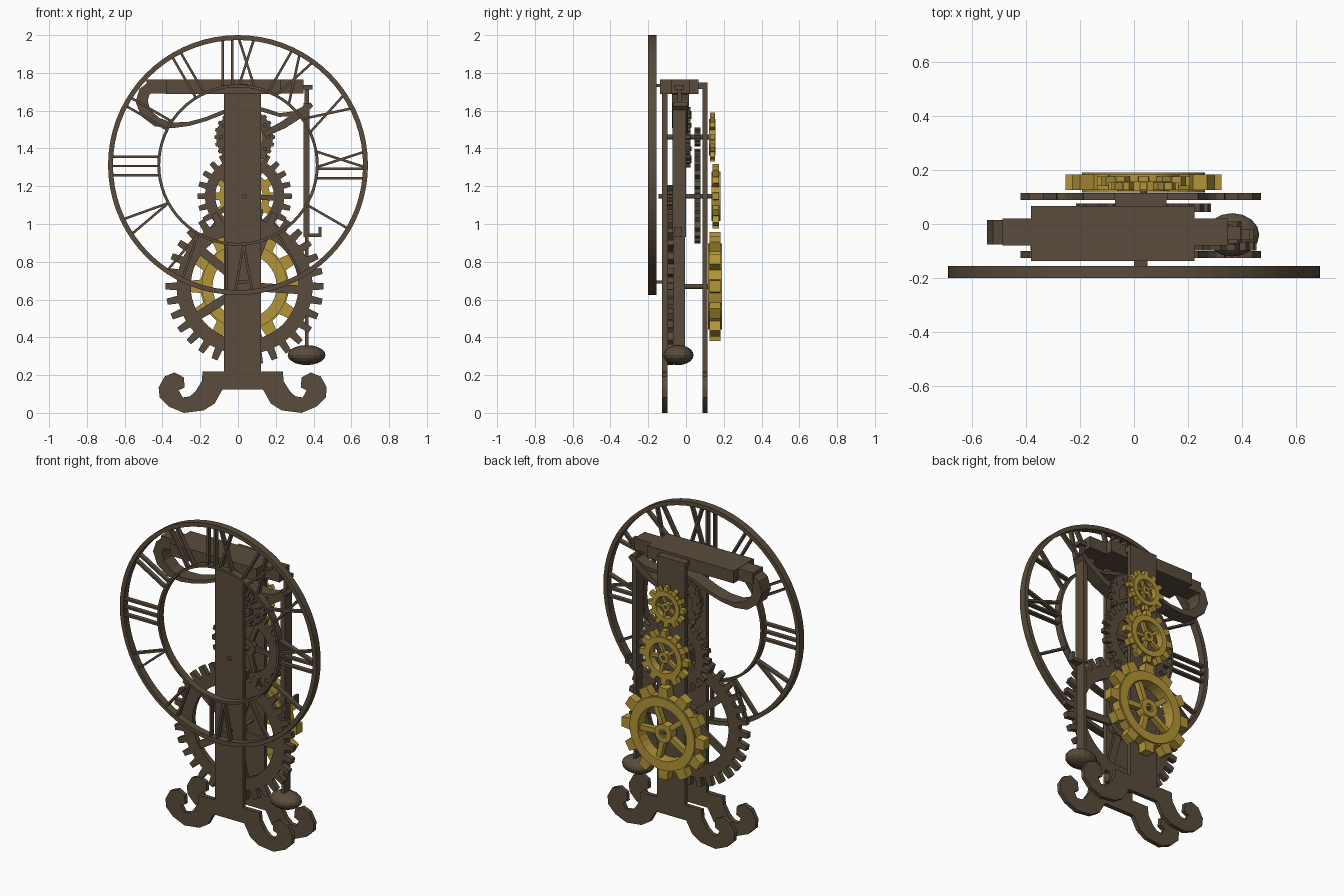
import bpy, bmesh
from math import sin, cos, pi, radians
from mathutils import Vector

if "Cube" in bpy.data.objects:
    bpy.data.objects.remove(bpy.data.objects["Cube"], do_unlink=True)


def material(name, rgb):
    m = bpy.data.materials.new(name)
    m.use_nodes = True
    m.diffuse_color = (*rgb, 1)
    m.node_tree.nodes["Principled BSDF"].inputs["Base Color"].default_value = (*rgb, 1)
    return m


BROWN = material("dark_bronze", (0.10, 0.072, 0.045))
GOLD = material("brass_gold", (0.45, 0.30, 0.04))


def finish(name, bm, mat):
    bmesh.ops.recalc_face_normals(bm, faces=bm.faces[:])
    mesh = bpy.data.meshes.new(name)
    bm.to_mesh(mesh)
    bm.free()
    mesh.materials.append(mat)
    ob = bpy.data.objects.new(name, mesh)
    bpy.context.collection.objects.link(ob)
    return ob


def extrude_y(bm, depth):
    res = bmesh.ops.extrude_face_region(bm, geom=bm.faces[:])
    verts = [g for g in res["geom"] if isinstance(g, bmesh.types.BMVert)]
    bmesh.ops.translate(bm, vec=(0, depth, 0), verts=verts)


def plate(name, pts, y0, y1, mat=BROWN):
    """Flat outline in x,z given thickness along y."""
    bm = bmesh.new()
    bm.faces.new([bm.verts.new((x, y0, z)) for x, z in pts])
    extrude_y(bm, y1 - y0)
    return finish(name, bm, mat)


def block(name, x0, x1, y0, y1, z0, z1, mat=BROWN):
    return plate(name, [(x0, z0), (x1, z0), (x1, z1), (x0, z1)], y0, y1, mat)


def bar(name, a, b, width, y0, y1, mat=BROWN):
    a, b = Vector(a), Vector(b)
    d = (b - a).normalized()
    n = Vector((-d.y, d.x)) * width / 2
    return plate(name, [a + n, b + n, b - n, a - n], y0, y1, mat)


def ribbon(name, path, widths, y0, y1):
    """Bent strip whose width changes along its path."""
    pts = [Vector(p) for p in path]
    left, right = [], []
    for i, p in enumerate(pts):
        d = (pts[min(i + 1, len(pts) - 1)] - pts[max(i - 1, 0)]).normalized()
        n = Vector((-d.y, d.x)) * widths[i] / 2
        left.append(p + n)
        right.append(p - n)
    return plate(name, left + right[::-1], y0, y1)


def ring(name, c, radii, inner, y0, y1, mat=BROWN):
    """Ring with one outer radius per segment corner, which also makes teeth."""
    bm = bmesh.new()
    loops = []
    for outer in (True, False):
        loop = []
        for i, (t, r) in enumerate(radii):
            r = r if outer else inner
            loop.append(bm.verts.new((c[0] + r * sin(t), y0, c[1] + r * cos(t))))
        loops.append(loop)
    o, n = loops
    for i in range(len(o)):
        bm.faces.new((o[i - 1], o[i], n[i], n[i - 1]))
    extrude_y(bm, y1 - y0)
    return finish(name, bm, mat)


def circle(r, count):
    return [(2 * pi * i / count, r) for i in range(count)]


def toothed(root, tip, teeth):
    out = []
    for i in range(teeth):
        for f, r in ((-0.29, root), (-0.2, tip), (0.2, tip), (0.29, root)):
            out.append((2 * pi * (i + f) / teeth, r))
    return out


def rod_y(name, c, r, y0, y1, mat=BROWN, sides=12):
    return plate(name, [(c[0] + r * sin(t), c[1] + r * cos(t))
                        for t, _ in circle(r, sides)], y0, y1, mat)


def gear(name, c, tip, root, inner, teeth, y0, y1, spokes, mat, lip=0.0):
    ring(name + "_teeth", c, toothed(root, tip, teeth), inner, y0, y1, mat)
    if lip:
        ring(name + "_rim", c, circle(root * 0.97, 32), inner * 0.97, y0 - lip, y1 + lip, mat)
    inset = (y1 - y0) * 0.2
    for i in range(spokes):
        t = 2 * pi * (i + 0.3) / spokes
        end = (c[0] + inner * 1.04 * sin(t), c[1] + inner * 1.04 * cos(t))
        bar(name + "_spoke", c, end, tip * 0.11, y0 + inset, y1 - inset, mat)
    ring(name + "_hub", c, circle(tip * 0.2, 16), tip * 0.09, y0, y1, mat)


# Front and back pillars, each in one piece with its pair of scrolled feet
PX = 0.025
foot = [(0.098, 0.22), (0.212, 0.22), (0.217, 0.167), (0.25, 0.114), (0.28, 0.087),
        (0.318, 0.082), (0.339, 0.12), (0.307, 0.135), (0.312, 0.188), (0.36, 0.214),
        (0.413, 0.193), (0.445, 0.135), (0.44, 0.082), (0.392, 0.034), (0.312, 0),
        (0.207, 0.013), (0.148, 0.05), (0.122, 0.098), (0.106, 0.125)]
for side, y0, y1, top in (("front", -0.126, -0.099, 1.70), ("back", 0.088, 0.114, 1.75)):
    half = [(0.098, top)] + foot
    outline = [(PX + x, z) for x, z in half] + [(PX - x, z) for x, z in half[::-1]]
    plate(side + "_pillar", outline, y0, y1)

# Top beam with narrower ends
block("top_beam", -0.38, 0.224, -0.137, 0.067, 1.688, 1.766)
block("beam_ends", -0.485, 0.346, -0.08, 0.02, 1.69, 1.764)
block("beam_bracket", -0.07, 0.12, 0.06, 0.1, 1.715, 1.75)

# Dial rings and hour marks
DC = (0, 1.312)
DY = (-0.2, -0.155)
ring("dial_outer_ring", DC, circle(0.688, 72), 0.662, *DY)
ring("dial_inner_ring", DC, circle(0.427, 64), 0.412, *DY)
# each stroke: sideways offset at its inner end and at its outer end
cross = [(-0.04, 0.04), (0.04, -0.04)]
vee = [(0, -0.045), (0, 0.045)]


def shift(strokes, s):
    return [(a + s, b + s) for a, b in strokes]


single = [(0, 0)]
pair = [(-0.025, -0.025), (0.025, 0.025)]
marks = [shift(pair, -0.055) + shift(cross, 0.045),
         shift(single, -0.055) + shift(cross, 0.03),
         cross, shift(cross, -0.03) + shift(pair, 0.045),
         single, single, shift(vee, -0.03) + shift(single, 0.06),
         vee, shift(vee, 0.01), shift(pair, -0.03) + shift(single, 0.045), pair,
         shift(pair, 0.01)]
for k, strokes in enumerate(marks):
    t = radians(30 * k)
    out, side = Vector((sin(t), cos(t))), Vector((cos(t), -sin(t)))
    for a, b in strokes:
        bar("hour_mark", Vector(DC) + out * 0.42 + side * a,
            Vector(DC) + out * 0.668 + side * b, 0.013, -0.192, -0.163)
block("dial_mount", 0.0, 0.05, -0.17, -0.12, 0.685, 0.7)
block("dial_mount_upper", 0.0, 0.05, -0.17, -0.12, 1.725, 1.74)

# Gear train
LOW, MID, TOP = (0.035, 0.67), (0.035, 1.147), (0.035, 1.46)
gear("great_wheel", LOW, 0.418, 0.36, 0.285, 32, -0.098, -0.067, 5, BROWN)
gear("middle_wheel", MID, 0.25, 0.21, 0.155, 24, 0.045, 0.076, 5, BROWN)
gear("escape_wheel", TOP, 0.16, 0.15, 0.095, 24, 0.0, 0.025, 4, BROWN)
for t, r in circle(0.125, 12):
    rod_y("escape_pin", (TOP[0] + r * sin(t), TOP[1] + r * cos(t)), 0.012, -0.03, 0.03, sides=8)
gear("middle_pinion", MID, 0.06, 0.045, 0.02, 10, -0.098, -0.067, 0, BROWN)
gear("top_pinion", TOP, 0.05, 0.038, 0.015, 10, 0.045, 0.076, 0, BROWN)
gear("large_brass_gear", LOW, 0.29, 0.235, 0.175, 12, 0.125, 0.182, 5, GOLD, 0.009)
gear("middle_brass_gear", MID, 0.172, 0.135, 0.098, 12, 0.14, 0.176, 5, GOLD, 0.006)
gear("small_brass_gear", TOP, 0.13, 0.1, 0.07, 12, 0.126, 0.153, 5, GOLD, 0.004)
for c, y0, y1 in ((LOW, -0.12, 0.18), (MID, -0.145, 0.172), (TOP, -0.11, 0.15)):
    rod_y("gear_axle", c, 0.013, y0, y1)

# Curled hook and escapement arms
ribbon("hook_arm", [(-0.46, 1.73), (-0.495, 1.70), (-0.51, 1.65), (-0.49, 1.59), (-0.43, 1.54),
                    (-0.35, 1.522), (-0.26, 1.53), (-0.17, 1.555), (-0.07, 1.595), (0.035, 1.62)],
       [0.05, 0.06, 0.065, 0.06, 0.05, 0.03, 0.022, 0.02, 0.022, 0.03], -0.075, 0.015)
ribbon("release_arm", [(0.035, 1.62), (0.13, 1.605), (0.22, 1.577), (0.3, 1.585), (0.37, 1.62)],
       [0.03, 0.022, 0.02, 0.025, 0.03], -0.075, 0.0)
ribbon("pallet_arm", [(0.14, 1.475), (0.24, 1.525), (0.33, 1.585), (0.39, 1.635)],
       [0.03, 0.04, 0.045, 0.025], -0.07, 0.01)

# Pendulum
PEN = 0.363
block("pendulum_spring", PEN - 0.012, PEN + 0.012, -0.045, -0.025, 1.62, 1.72)
block("pendulum_cap", 0.34, 0.395, -0.06, -0.01, 1.712, 1.735)
block("pendulum_upper_rod", PEN - 0.015, PEN + 0.015, -0.072, 0.0, 0.93, 1.64)
block("pendulum_lower_rod", PEN - 0.009, PEN + 0.009, -0.068, -0.004, 0.32, 0.94)
block("crutch_foot", PEN, 0.44, -0.06, -0.02, 0.93, 0.95)
block("crutch_tip", 0.425, 0.442, -0.06, -0.02, 0.93, 0.985)
bm = bmesh.new()
bmesh.ops.create_uvsphere(bm, u_segments=16, v_segments=10, radius=1)
bob = finish("pendulum_bob", bm, BROWN)
bob.scale = (0.1, 0.08, 0.053)
bob.location = (PEN, -0.04, 0.306)
